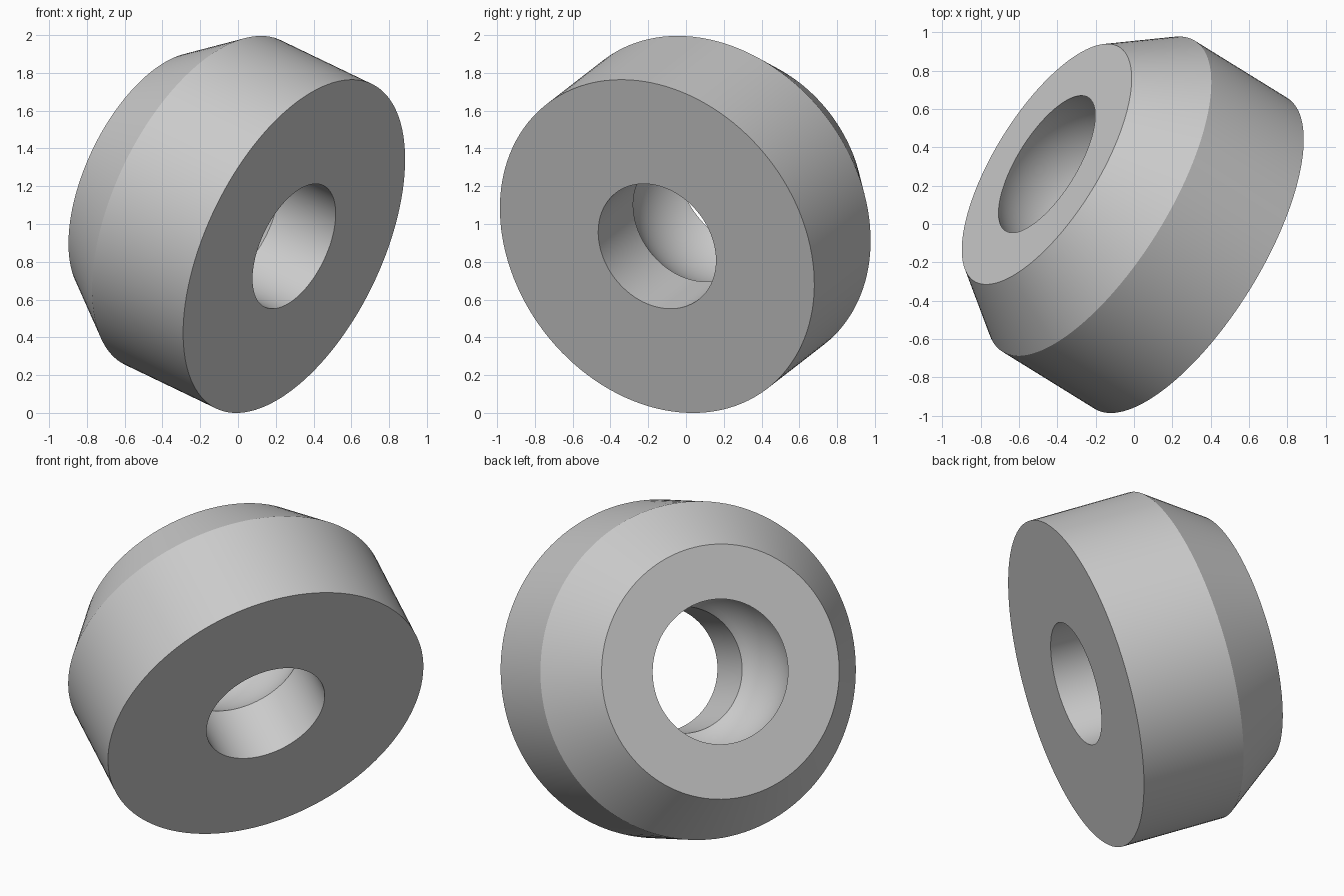
import bpy, bmesh, math
from mathutils import Vector

if "Cube" in bpy.data.objects:
    bpy.data.objects.remove(bpy.data.objects["Cube"])

SEGMENTS = 128
FRONT_CENTRE = Vector((0.297, -0.153, 0.882))
AXIS = Vector((-0.787, 0.487, 0.378)).normalized()   # from wide face to narrow face

# Half section as (radius, distance along axis): bore, outer wall, bevelled end
profile = [(0.357, 0.38), (0.357, 0.0), (0.953, 0.0), (0.953, 0.612), (0.718, 0.955)]

# Ball socket: spherical arc from the narrow face back to the bore
ball_r, ball_t = 0.48, 0.703
start = math.atan2(0.41, 0.955 - ball_t)
end = math.atan2(0.357, 0.38 - ball_t)
STEPS = 24
for i in range(STEPS):
    a = start + (end - start) * i / STEPS
    profile.append((ball_r * math.sin(a), ball_t + ball_r * math.cos(a)))

# Revolve the closed section around the axis
bm = bmesh.new()
rings = []
for s in range(SEGMENTS):
    a = 2 * math.pi * s / SEGMENTS
    rings.append([bm.verts.new((r * math.cos(a), r * math.sin(a), t)) for r, t in profile])
for s in range(SEGMENTS):
    here, there = rings[s], rings[(s + 1) % SEGMENTS]
    for k in range(len(profile)):
        n = (k + 1) % len(profile)
        bm.faces.new((here[k], there[k], there[n], here[n]))
bmesh.ops.recalc_face_normals(bm, faces=bm.faces)
mesh = bpy.data.meshes.new("socket_bushing")
bm.to_mesh(mesh)
bm.free()

# Tilted bushing body
body = bpy.data.objects.new("socket_bushing", mesh)
bpy.context.collection.objects.link(body)
body.rotation_mode = 'QUATERNION'
body.rotation_quaternion = AXIS.to_track_quat('Z', 'Y')
body.location = FRONT_CENTRE

grey = bpy.data.materials.new("plain_grey")
grey.diffuse_color = (0.6, 0.6, 0.6, 1)
grey.use_nodes = True
grey.node_tree.nodes["Principled BSDF"].inputs["Base Color"].default_value = grey.diffuse_color
mesh.materials.append(grey)

bpy.context.view_layer.objects.active = body
body.select_set(True)
bpy.ops.object.shade_smooth_by_angle(angle=math.radians(25))
